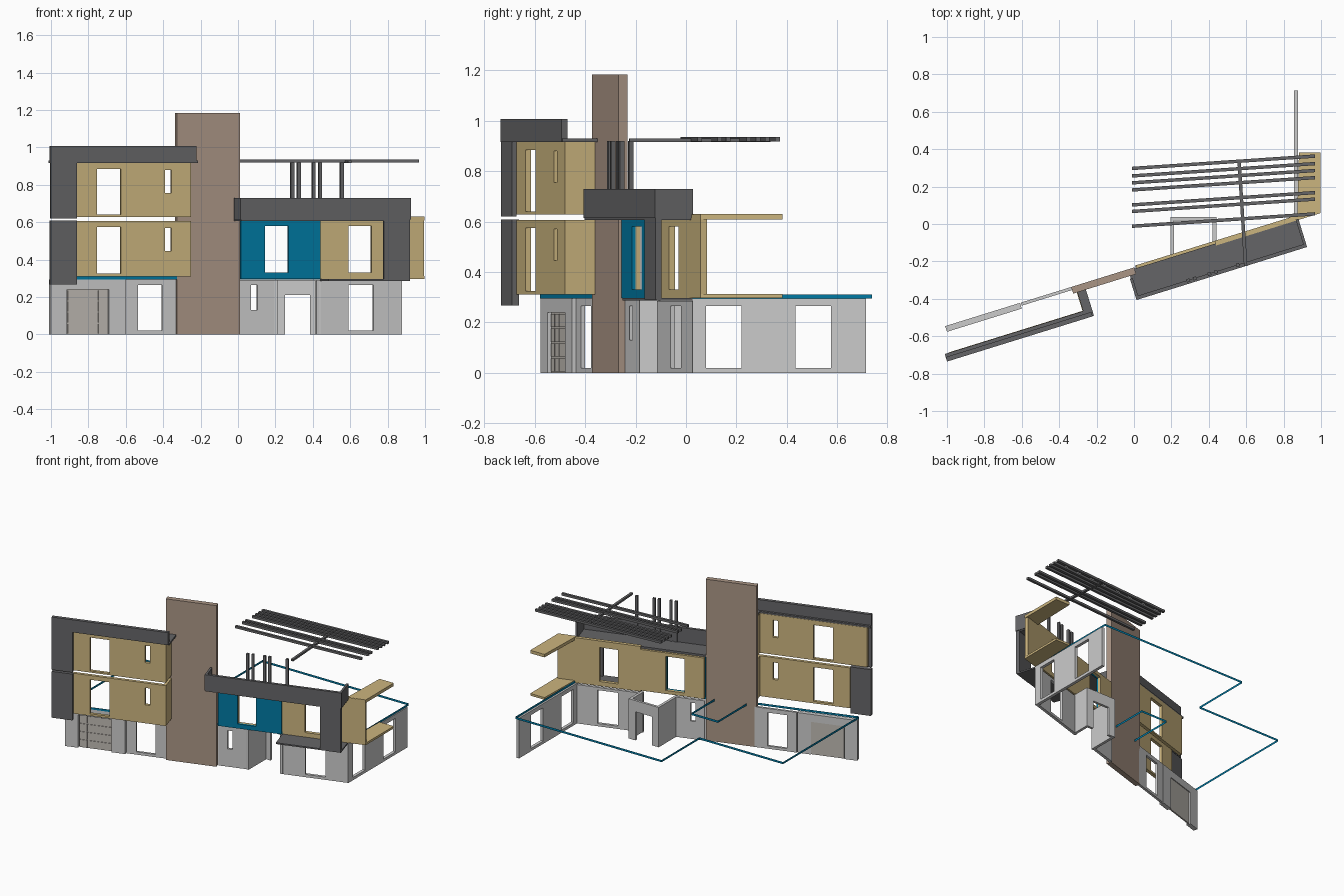
import bpy, bmesh, math
from mathutils import Vector

if "Cube" in bpy.data.objects:
    bpy.data.objects.remove(bpy.data.objects["Cube"])

A = math.radians(17.25)          # plan angle of the street facade
CA, SA = math.cos(A), math.sin(A)
Y0 = -0.245                      # facade line crosses x = 0 here


def mat(name, rgb):
    m = bpy.data.materials.new(name)
    m.diffuse_color = (*rgb, 1)
    m.use_nodes = True
    m.node_tree.nodes["Principled BSDF"].inputs["Base Color"].default_value = m.diffuse_color
    return m


TAN = mat("tan_render", (0.60, 0.46, 0.21))
BLUE = mat("blue_render", (0.0, 0.19, 0.36))
DARK = mat("dark_grey", (0.13, 0.13, 0.135))
STONE = mat("tower_stone", (0.40, 0.30, 0.235))
WHITE = mat("white_render", (0.75, 0.75, 0.76))
DOOR = mat("garage_door", (0.52, 0.49, 0.45))


def finish(bm, name, m):
    bmesh.ops.recalc_face_normals(bm, faces=bm.faces)
    me = bpy.data.meshes.new(name)
    bm.to_mesh(me)
    bm.free()
    ob = bpy.data.objects.new(name, me)
    me.materials.append(m)
    bpy.context.collection.objects.link(ob)
    return ob


def wall(name, p, ang, length, z0, z1, th, m, holes=()):
    """Wall starting at plan point p, thickened to the left, with holes (s0, s1, z0, z1)."""
    bm = bmesh.new()
    u = Vector((math.cos(ang), math.sin(ang), 0))
    n = Vector((-u.y, u.x, 0))
    ss = sorted({0, length, *[h[0] for h in holes], *[h[1] for h in holes]})
    zs = sorted({z0, z1, *[h[2] for h in holes], *[h[3] for h in holes]})
    grid = [[bm.verts.new(Vector((p[0], p[1], z)) + u * s) for z in zs] for s in ss]
    for i in range(len(ss) - 1):
        for j in range(len(zs) - 1):
            cs, cz = (ss[i] + ss[i + 1]) / 2, (zs[j] + zs[j + 1]) / 2
            if not any(h[0] < cs < h[1] and h[2] < cz < h[3] for h in holes):
                bm.faces.new((grid[i][j], grid[i + 1][j], grid[i + 1][j + 1], grid[i][j + 1]))
    bmesh.ops.delete(bm, geom=[v for v in bm.verts if not v.link_faces], context='VERTS')
    r = bmesh.ops.extrude_face_region(bm, geom=bm.faces[:], use_keep_orig=True)
    bmesh.ops.translate(bm, vec=n * th, verts=[g for g in r['geom'] if isinstance(g, bmesh.types.BMVert)])
    return finish(bm, name, m)


def along(x, t):
    """Distance along the facade of the point with this x at depth t."""
    return (x + t * SA) / CA


def plan(s, t):
    return (s * CA - t * SA, Y0 + s * SA + t * CA)


def front(name, x0, x1, z0, z1, t0, t1, m, holes=()):
    """Facade wall given by x as read from the front, between depths t0 and t1."""
    s0 = along(x0, t0)
    hs = [(along(a, t0) - s0, along(b, t0) - s0, c, d) for a, b, c, d in holes]
    return wall(name, plan(s0, t0), A, along(x1, t0) - s0, z0, z1, t1 - t0, m, hs)


def prism(name, pts, z0, z1, m):
    bm = bmesh.new()
    f = bm.faces.new([bm.verts.new((x, y, z0)) for x, y in pts])
    r = bmesh.ops.extrude_face_region(bm, geom=[f], use_keep_orig=True)
    bmesh.ops.translate(bm, vec=(0, 0, z1 - z0), verts=[g for g in r['geom'] if isinstance(g, bmesh.types.BMVert)])
    return finish(bm, name, m)


def slab(name, s0, s1, t0, t1, z0, z1, m):
    return prism(name, [plan(s0, t0), plan(s1, t0), plan(s1, t1), plan(s0, t1)], z0, z1, m)


def beam(name, a, b, w, z0, z1, m):
    ang = math.atan2(b[1] - a[1], b[0] - a[0])
    n = Vector((math.sin(ang), -math.cos(ang))) * w / 2
    return wall(name, Vector(a) + n, ang, math.dist(a, b), z0, z1, w, m)


def ribbon(name, pts, z0, z1, m):
    """Closed vertical strip without thickness."""
    bm = bmesh.new()
    lo = [bm.verts.new((x, y, z0)) for x, y in pts]
    hi = [bm.verts.new((x, y, z1)) for x, y in pts]
    for i in range(len(pts)):
        j = (i + 1) % len(pts)
        bm.faces.new((lo[i], lo[j], hi[j], hi[i]))
    return finish(bm, name, m)


# ground floor, left: garage wall, door, window wall
front("garage_wall", -1, -0.6, 0, 0.295, -0.02, 0.012, WHITE, [(-0.915, -0.69, 0, 0.24)])
front("garage_door", -0.915, -0.69, 0, 0.24, -0.004, 0.006, DOOR)
for r in range(4):
    for c in range(4):
        x, z = -0.91 + c * 0.0545, 0.005 + r * 0.059
        front("garage_door_panel", x, x + 0.049, z, z + 0.052, -0.008, -0.003, DOOR)
front("ground_wall_left", -0.6, -0.32, 0, 0.295, -0.005, 0.012, WHITE, [(-0.535, -0.405, 0.02, 0.265)])

# ground floor, right: walls, entrance recess, side wall
front("ground_wall_mid", 0.01, 0.2, 0, 0.292, 0, 0.02, WHITE, [(0.07, 0.105, 0.13, 0.265)])
front("ground_wall_right", 0.42, 0.878, 0, 0.285, 0, 0.02, WHITE, [(0.59, 0.725, 0.02, 0.265)])
wall("entrance_side_left", (0.215, -0.185), math.pi / 2, 0.22, 0, 0.292, 0.02, WHITE)
wall("entrance_side_right", (0.44, -0.11), math.pi / 2, 0.145, 0, 0.292, 0.02, WHITE)
wall("entrance_back", (0.195, 0.02), 0, 0.245, 0, 0.292, 0.018, WHITE, [(0.055, 0.19, 0, 0.21)])
wall("ground_wall_side", (0.878, 0.025), math.pi / 2, 0.69, 0, 0.295, 0.022, WHITE,
     [(0.055, 0.195, 0.02, 0.265), (0.41, 0.55, 0.02, 0.265)])

# tower
front("tower", -0.325, 0.012, 0, 1.183, -0.025, 0.012, STONE)

# floor edge strips
ribbon("floor_edge", [plan(along(-1, -0.022), -0.022), plan(along(-0.33, -0.022), -0.022), plan(0, 0),
                      (0.87, 0.025), (0.87, 0.738), (-0.318, 0.738), (-0.318, 0.3), (-0.998, 0.3)],
       0.295, 0.311, BLUE)
ribbon("stairwell_edge", [(-0.27, -0.32), (-0.055, -0.255), (-0.055, 0.015), (-0.27, 0.015)], 0.295, 0.311, BLUE)

# left upper block: two storeys, both with front wall and return wall
for i, (z0, z1) in enumerate([(0.31, 0.606), (0.628, 0.918)]):
    w0, w1 = [(0.325, 0.575), (0.64, 0.885)][i]
    n0, n1 = [(0.445, 0.57), (0.755, 0.88)][i]
    front("upper_left_wall", [-0.87, -0.985][i], -0.25, z0, z1, -0.15, -0.128, TAN,
          [(-0.755, -0.625, w0, w1), (-0.39, -0.355, n0, n1)])
    slab("upper_left_return", -0.328, -0.308, -0.128, -0.005, z0, z1, TAN)
front("left_fin_lower", -1, -0.862, 0.268, 0.608, -0.17, -0.14, DARK)
front("left_fin_upper", -1, -0.862, 0.62, 0.92, -0.17, -0.15, DARK)

# left roof edge and parapet
S0, S1 = along(-1, -0.17), -0.285
slab("left_roof_edge", S0, S1, -0.172, -0.13, 0.916, 0.93, DARK)
slab("left_roof_edge_return", -0.325, S1 + 0.008, -0.17, 0.0, 0.916, 0.93, DARK)
slab("left_parapet", S0, S1, -0.172, -0.147, 0.93, 1.008, DARK)

# right upper block: blue and tan wall
win_b, win_t = (0.145, 0.27, 0.33, 0.58), (0.59, 0.715, 0.33, 0.58)
front("upper_blue_wall", 0.015, 0.44, 0.297, 0.606, -0.014, 0, BLUE, [win_b])
front("upper_blue_wall_inner", 0.015, 0.44, 0.305, 0.606, 0, 0.02, TAN, [win_b])
front("upper_right_wall", 0.44, 0.995, 0.297, 0.628, -0.006, 0.02, TAN, [win_t])
slab("right_fin", 0.77, 0.915, -0.155, -0.13, 0.29, 0.615, DARK)
slab("right_floor_edge", 0.46, 0.915, -0.15, 0.0, 0.287, 0.297, DARK)

# right roof with parapet on three sides
slab("right_roof", -0.03, 0.915, -0.155, 0.005, 0.607, 0.622, DARK)
slab("right_parapet_front", -0.035, 0.92, -0.158, -0.138, 0.615, 0.73, DARK)
slab("right_parapet_left", -0.035, -0.02, -0.138, -0.04, 0.615, 0.73, DARK)
slab("right_parapet_right", 0.905, 0.92, -0.138, 0.0, 0.615, 0.73, DARK)

# side balcony: floor and canopy slabs
for z0, z1 in [(0.297, 0.313), (0.608, 0.63)]:
    prism("balcony_slab", [(0.872, 0.022), (0.997, 0.058), (0.997, 0.383), (0.882, 0.383)], z0, z1, TAN)

# pergola: slanted beams, cross beam, posts
for y in (0.297, 0.257, 0.22, 0.182, 0.102, 0.067, -0.012):
    beam("pergola_beam", (-0.01, y), (0.968, y + 0.066), 0.018, 0.918, 0.935, DARK)
beam("pergola_cross_beam", (0.597, -0.225), (0.562, 0.335), 0.018, 0.916, 0.93, DARK)
for x in (0.29, 0.325, 0.403, 0.438, 0.555):
    s = along(x, -0.14)
    slab("pergola_post", s - 0.009, s + 0.009, -0.149, -0.131, 0.62, 0.92, DARK)
